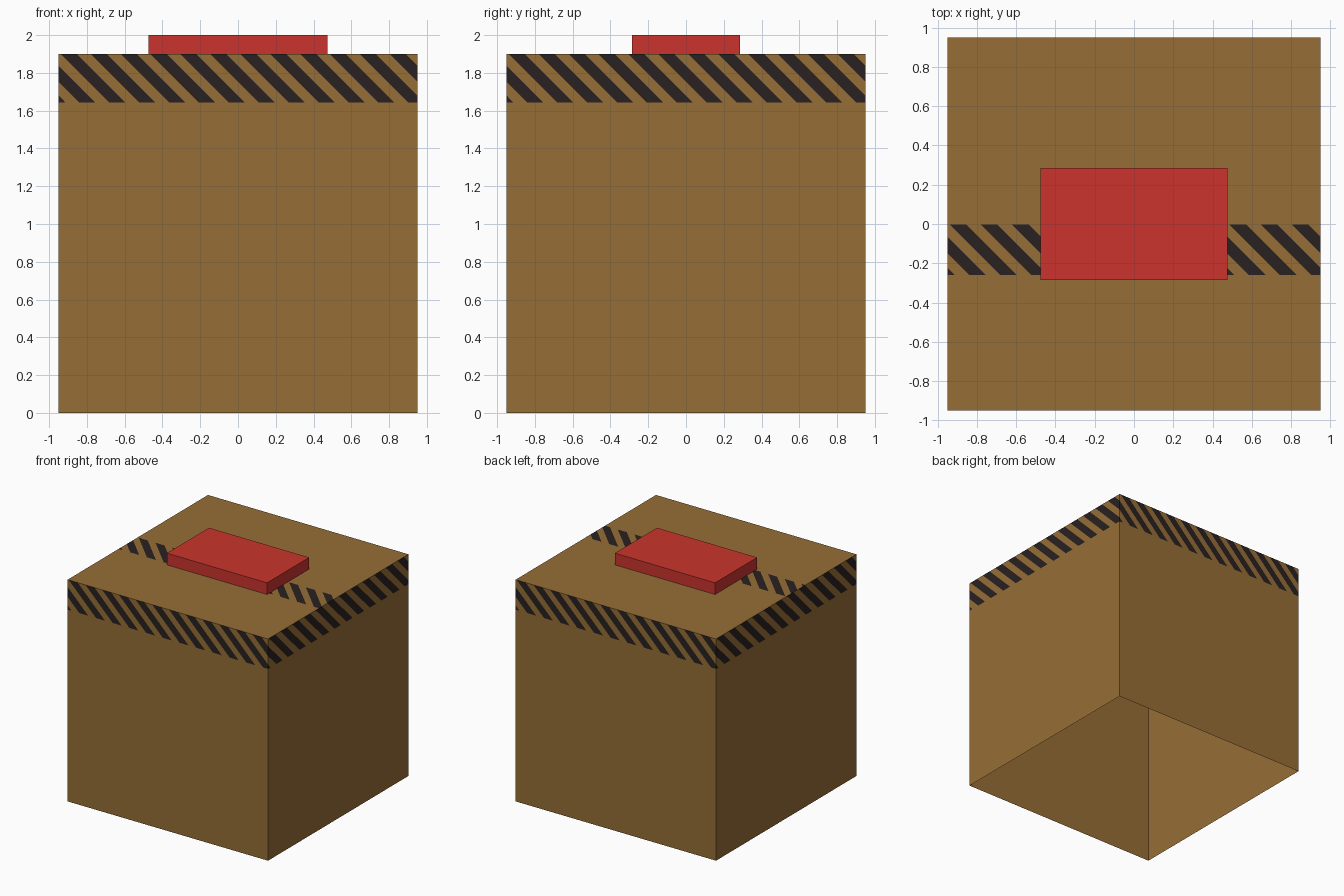
import bpy, bmesh, math
from mathutils import Matrix, Vector

if "Cube" in bpy.data.objects:
    bpy.data.objects.remove(bpy.data.objects["Cube"])

H = 0.95            # half width of the crate
BAND = 0.257        # height of the striped band
PITCH = 1.9 / 12    # stripe spacing
DARK = 0.085        # stripe width measured along the band
START = -0.913      # right end of the first stripe on the band's lower edge


def material(name, rgb):
    m = bpy.data.materials.new(name)
    m.diffuse_color = (*rgb, 1)
    m.use_nodes = True
    m.node_tree.nodes["Principled BSDF"].inputs["Base Color"].default_value = m.diffuse_color
    return m


brown = material("brown", (0.305, 0.156, 0.037))
black = material("stripe black", (0.022, 0.015, 0.015))
red = material("red", (0.597, 0.034, 0.026))


def cut(bm, faces, point, normal):
    geom = list(faces) + list({e for f in faces for e in f.edges}) + list({v for f in faces for v in f.verts})
    bmesh.ops.bisect_plane(bm, geom=geom, plane_co=point, plane_no=normal, dist=1e-6)


def striped_panel(v0, v1, low):
    """Flat panel in x/y with a diagonal stripe band from low to low + BAND."""
    bm = bmesh.new()
    bm.faces.new([bm.verts.new(c) for c in ((-H, v0, 0), (H, v0, 0), (H, v1, 0), (-H, v1, 0))])

    def in_band(f):
        return low < f.calc_center_median().y < low + BAND

    for y in (low, low + BAND):
        if v0 < y < v1 - 1e-4:
            cut(bm, bm.faces[:], (0, y, 0), (0, 1, 0))
    for k in range(-1, 16):
        for x in (START + k * PITCH - DARK, START + k * PITCH):
            cut(bm, [f for f in bm.faces if in_band(f)], (x, low, 0), (1, 1, 0))
    for f in bm.faces:
        c = f.calc_center_median()
        back = (START - (c.x + c.y - low)) % PITCH
        f.material_index = 1 if in_band(f) and back < DARK else 0
    me = bpy.data.meshes.new("panel")
    bm.to_mesh(me)
    bm.free()
    return me


# Crate: four matching walls and a lid, open underneath
wall = striped_panel(0, 1.9, 1.9 - BAND)
lid = striped_panel(-H, H, -BAND - 0.003)
bm = bmesh.new()
stand = Matrix.Translation((0, -H, 0)) @ Matrix.Rotation(math.pi / 2, 4, 'X')
parts = [(wall, Matrix.Rotation(i * math.pi / 2, 4, 'Z') @ stand) for i in range(4)]
parts.append((lid, Matrix.Translation((0, 0, 1.9))))
for me, mat in parts:
    piece = me.copy()
    piece.transform(mat)
    bm.from_mesh(piece)
    bpy.data.meshes.remove(piece)
crate_mesh = bpy.data.meshes.new("crate")
bm.to_mesh(crate_mesh)
bm.free()
bpy.data.meshes.remove(wall)
bpy.data.meshes.remove(lid)
for m in (brown, black):
    crate_mesh.materials.append(m)
crate = bpy.data.objects.new("crate", crate_mesh)
bpy.context.collection.objects.link(crate)

# Red push plate on the lid
bpy.ops.mesh.primitive_cube_add(size=1, location=(0, 0, 1.95))
plate = bpy.context.object
plate.name = "top_plate"
plate.data.transform(Matrix.Diagonal((0.95, 0.57, 0.1, 1)))
plate.data.materials.append(red)
